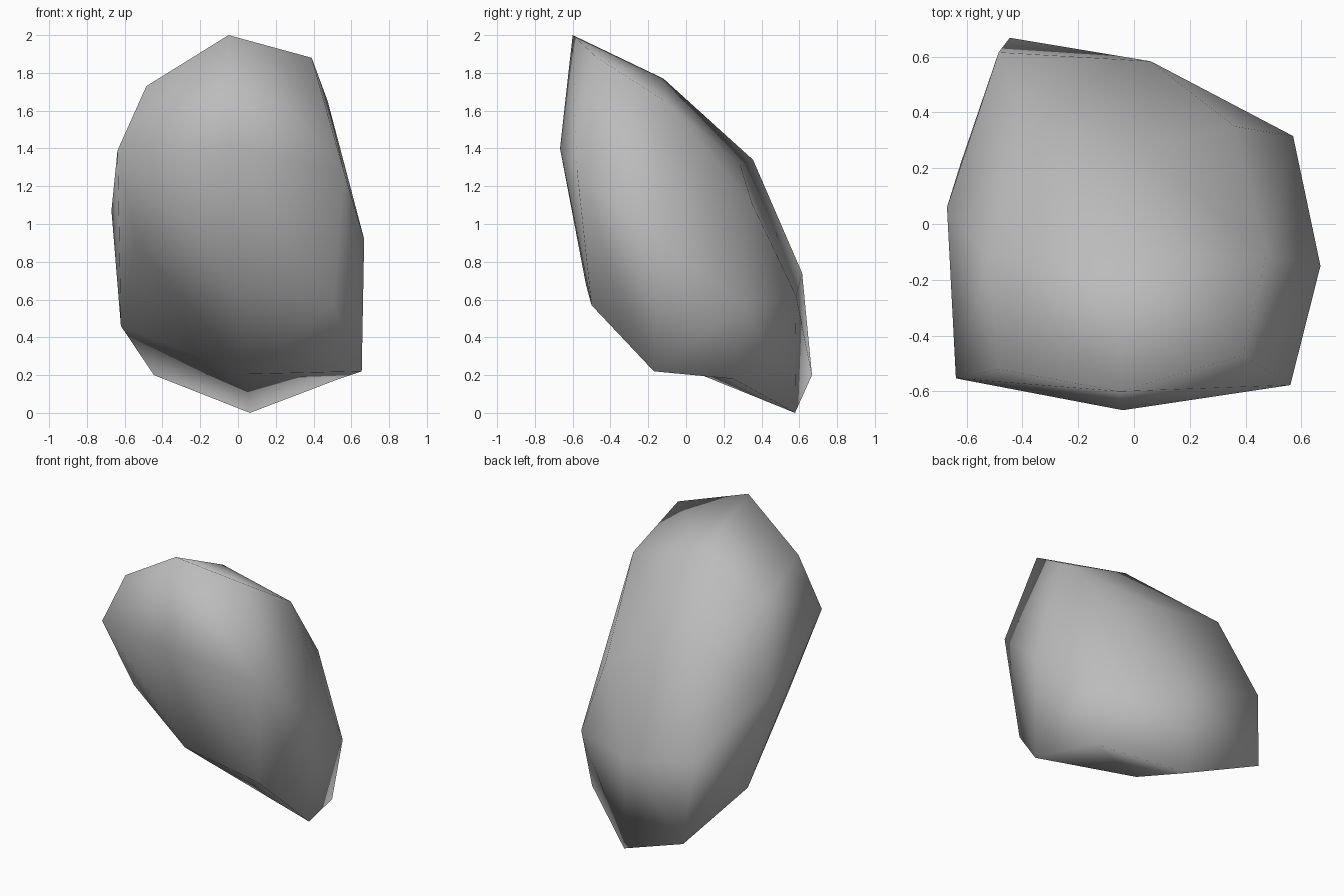
import bpy
import bmesh

default_cube = bpy.data.objects.get("Cube")
if default_cube:
    bpy.data.objects.remove(default_cube, do_unlink=True)

# Stone colour
stone = bpy.data.materials.new("stone_grey")
stone.use_nodes = True
colour = (0.5, 0.5, 0.5, 1.0)
stone.diffuse_color = colour
shader = next(n for n in stone.node_tree.nodes if n.type == "BSDF_PRINCIPLED")
shader.inputs["Base Color"].default_value = colour

# Three loops around the boulder, each starting at the front left corner
# and running past the front, the right hand side and the back
top_loop = [(-.485, -.52, 1.73), (-.05, -.6, 2), (.39, -.47, 1.88),
            (.475, -.11, 1.65), (.36, .35, 1.11), (.02, .285, 1.32),
            (-.38, .355, 1.34), (-.52, -.11, 1.57)]
middle_loop = [(-.638, -.553, 1.39), (-.04, -.667, 1.4), (.56, -.577, 1.28),
               (.668, -.15, .92), (.57, .315, .57), (.06, .583, .62),
               (-.485, .615, .74), (-.67, .06, 1.07)]
bottom_loop = [(-.54, -.35, .9), (-.03, -.53, .68), (.505, -.5, .57),
               (.655, -.17, .22), (.535, .25, .18), (.063, .577, 0),
               (-.445, .667, .2), (-.62, .22, .46)]
top_centre = (-.03, -.12, 1.77)
bottom_centre = (.04, .07, .205)


def add_loop(bm, points):
    return [bm.verts.new(p) for p in points]


def add_panel(bm, a, b, c, d):
    """Two triangles, split along the diagonal that bulges outward."""
    normal = (b.co - a.co).cross(c.co - a.co)
    if normal.dot(d.co - a.co) > 0:
        a, b, c, d = b, c, d, a
    bm.faces.new((a, b, c))
    bm.faces.new((a, c, d))


def bridge(bm, upper, lower):
    """Join two loops with a band of panels."""
    count = len(upper)
    for i in range(count):
        j = (i + 1) % count
        add_panel(bm, upper[i], lower[i], lower[j], upper[j])


def cap(bm, loop, centre):
    """Close a loop with four panels that meet at a centre point."""
    middle = bm.verts.new(centre)
    for i in range(0, len(loop), 2):
        add_panel(bm, middle, loop[i - 1], loop[i], loop[i + 1])


# Boulder: a leaning, rounded block
bm = bmesh.new()
top, middle, bottom = [add_loop(bm, p) for p in (top_loop, middle_loop, bottom_loop)]
bridge(bm, top, middle)
bridge(bm, middle, bottom)
cap(bm, top, top_centre)
# The underside runs the other way round so that it faces down
cap(bm, bottom[::-1], bottom_centre)
bmesh.ops.recalc_face_normals(bm, faces=bm.faces[:])
for face in bm.faces:
    face.smooth = True

mesh = bpy.data.meshes.new("boulder")
bm.to_mesh(mesh)
bm.free()
mesh.materials.append(stone)
boulder = bpy.data.objects.new("boulder", mesh)
bpy.context.collection.objects.link(boulder)
